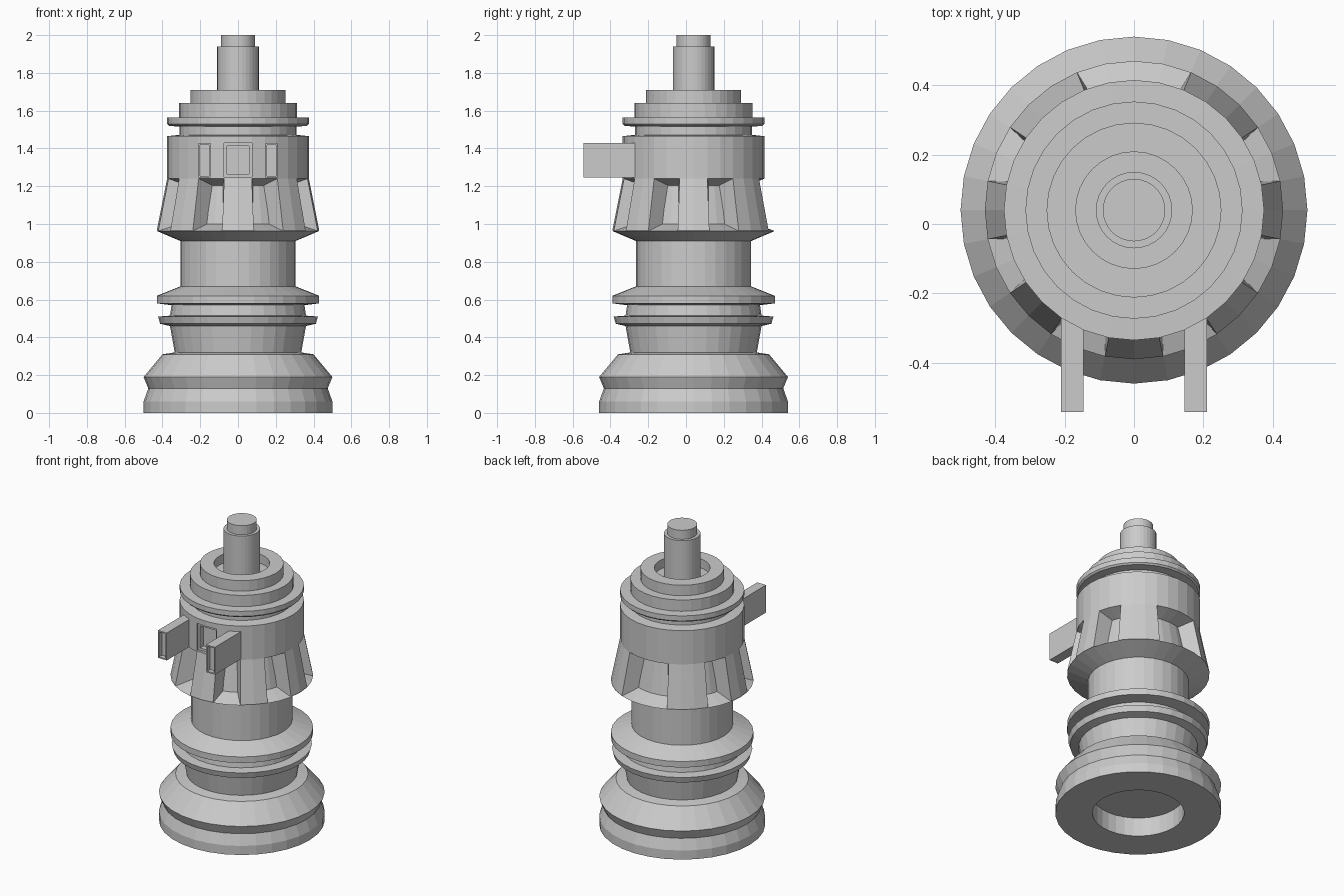
import bpy, bmesh
from math import sin, cos, pi
from mathutils import Vector

if "Cube" in bpy.data.objects:
    bpy.data.objects.remove(bpy.data.objects["Cube"])

CY = 0.04           # y position of the turning axis
SIDES = 32
STEP = 2 * pi / SIDES


def add_object(name, bm):
    bmesh.ops.recalc_face_normals(bm, faces=bm.faces)
    me = bpy.data.meshes.new(name)
    bm.to_mesh(me)
    bm.free()
    ob = bpy.data.objects.new(name, me)
    bpy.context.collection.objects.link(ob)
    return ob


def polar(r, a, z):
    return Vector((r * cos(a), CY + r * sin(a), z))


def lathe(name, profile):
    """Solid of revolution; the profile starts and ends on the axis."""
    bm = bmesh.new()
    rings = []
    for r, z in profile:
        n = SIDES if r > 0 else 1
        rings.append([bm.verts.new(polar(r, i * STEP, z)) for i in range(n)])
    for a, b in zip(rings, rings[1:]):
        for i in range(SIDES):
            j = (i + 1) % SIDES
            quad = [a[i % len(a)], a[j % len(a)], b[j % len(b)], b[i % len(b)]]
            bm.faces.new(list(dict.fromkeys(quad)))
    return add_object(name, bm)


def box(name, lo, hi, inset=0.0, depth=0.0):
    """Box, optionally with a recessed front (-y) face."""
    bm = bmesh.new()
    bmesh.ops.create_cube(bm, size=1)
    lo, hi = Vector(lo), Vector(hi)
    for v in bm.verts:
        v.co = (lo + hi) / 2 + v.co * (hi - lo)
    if inset:
        bm.normal_update()
        front = [f for f in bm.faces if f.normal.y < -0.9]
        bmesh.ops.inset_region(bm, faces=front, thickness=inset)
        face = bmesh.ops.extrude_discrete_faces(bm, faces=front)["faces"][0]
        for v in face.verts:
            v.co.y += depth
    return add_object(name, bm)


def skirt_tooth(name, first, last):
    """Sloped tooth spanning whole segments, flaring wider toward the core."""
    bm = bmesh.new()
    flare = 0.1
    sections = []
    for k in range(first, last + 1):
        a = k * STEP
        ai = a + flare * (2 * (k - first) / (last - first) - 1)
        pts = [polar(0.275, ai, 0.98), polar(0.43, a, 0.966),
               polar(0.375, a, 1.24), polar(0.275, ai, 1.235)]
        sections.append([bm.verts.new(p) for p in pts])
    for s, t in zip(sections, sections[1:]):
        for i in range(4):
            j = (i + 1) % 4
            bm.faces.new((s[i], s[j], t[j], t[i]))
    bm.faces.new(sections[0])
    bm.faces.new(sections[-1])
    return add_object(name, bm)


# Main turned body: hollow foot, ringed neck, column, slotted skirt, barrel, stepped cap
body = lathe("turned_body", [
    (0, 0.125), (0.277, 0.125), (0.277, 0),
    (0.50, 0), (0.50, 0.06), (0.475, 0.13), (0.50, 0.19), (0.40, 0.31),
    (0.335, 0.32), (0.36, 0.46),
    (0.412, 0.472), (0.423, 0.51), (0.36, 0.515), (0.352, 0.57),
    (0.43, 0.58), (0.43, 0.62), (0.305, 0.67),
    (0.305, 0.91), (0.43, 0.963), (0.325, 1.0), (0.285, 1.205), (0.375, 1.24),
    (0.375, 1.465), (0.31, 1.472), (0.31, 1.515),
    (0.365, 1.52), (0.375, 1.53), (0.375, 1.563), (0.313, 1.565), (0.313, 1.64),
    (0.252, 1.64), (0.252, 1.71), (0.168, 1.71), (0.168, 1.65), (0, 1.65)])

# Stepped window cut into the barrel front
for name, lo, hi in (
        ("window_frame_cutter", (-0.073, -0.5, 1.25), (0.073, -0.315, 1.43)),
        ("window_cutter", (-0.058, -0.5, 1.265), (0.058, -0.28, 1.412))):
    cutter = box(name, lo, hi)
    cutter.hide_render = True
    cutter.hide_viewport = True
    cutter.display_type = 'WIRE'
    mod = body.modifiers.new(name, 'BOOLEAN')
    mod.operation = 'DIFFERENCE'
    mod.solver = 'EXACT'
    mod.object = cutter

# Centre rod
lathe("centre_rod", [(0, 1.6), (0.11, 1.6), (0.11, 1.94), (0.09, 1.94),
                     (0.09, 2.0), (0, 2.0)])

# Skirt teeth
for n, (first, last) in enumerate([(-1, 1), (3, 6), (10, 13), (15, 17),
                                   (19, 21), (23, 25), (27, 29)]):
    skirt_tooth(f"skirt_tooth_{n + 1}", first, last)

# Pair of forward brackets with recessed ends
for side, x in (("left", -0.1775), ("right", 0.1775)):
    box(f"bracket_{side}", (x - 0.0325, -0.542, 1.245), (x + 0.0325, -0.22, 1.428),
        inset=0.012, depth=0.03)
